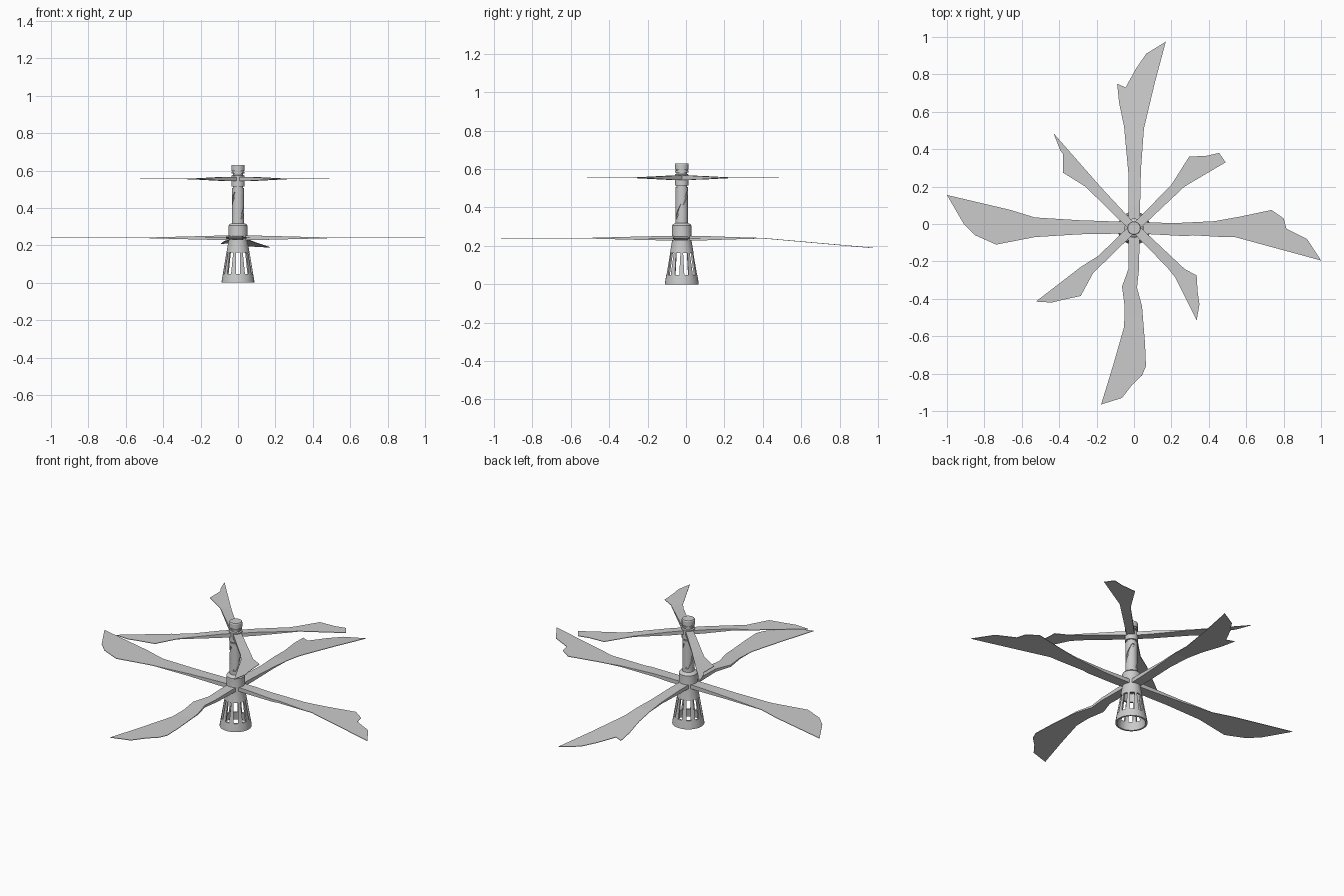
import bpy, bmesh
from math import sin, cos, tau, radians, hypot
from mathutils import Vector, Matrix

if "Cube" in bpy.data.objects:
    bpy.data.objects.remove(bpy.data.objects["Cube"])

AXIS_Y = -0.022


def finish(bm, name, smooth=True):
    bmesh.ops.recalc_face_normals(bm, faces=bm.faces)
    me = bpy.data.meshes.new(name)
    bm.to_mesh(me)
    bm.free()
    ob = bpy.data.objects.new(name, me)
    bpy.context.collection.objects.link(ob)
    if smooth:
        shade(ob)
    return ob


def shade(ob):
    bpy.ops.object.select_all(action='DESELECT')
    ob.select_set(True)
    bpy.context.view_layer.objects.active = ob
    bpy.ops.object.shade_smooth_by_angle(angle=radians(30))


def lathe(name, profile, steps=32, smooth=True):
    bm = bmesh.new()
    vs = [bm.verts.new((r, 0, z)) for r, z in profile]
    es = [bm.edges.new(p) for p in zip(vs, vs[1:])]
    bmesh.ops.spin(bm, geom=vs + es, cent=(0, 0, 0), axis=(0, 0, 1), angle=tau, steps=steps)
    bmesh.ops.remove_doubles(bm, verts=bm.verts, dist=1e-5)
    bmesh.ops.translate(bm, verts=bm.verts, vec=(0, AXIS_Y, 0))
    return finish(bm, name, smooth)


def blade(name, outline, z, root, thin_at, droop=0.0):
    """Flat outline with thickness tapering away from the hub."""
    bm = bmesh.new()
    bm.faces.new([bm.verts.new((x, y, 0)) for x, y in outline])
    for r in (0.1, thin_at):
        c = sum((Vector(p) for p in outline), Vector((0, 0))).normalized()
        bmesh.ops.bisect_plane(bm, geom=bm.verts[:] + bm.edges[:] + bm.faces[:],
                               plane_co=(c.x * r, c.y * r, 0), plane_no=(c.x, c.y, 0))
    bmesh.ops.triangulate(bm, faces=bm.faces)
    g = bmesh.ops.extrude_face_region(bm, geom=bm.faces[:])
    top = {v for v in g['geom'] if isinstance(v, bmesh.types.BMVert)}
    for v in bm.verts:
        d = hypot(v.co.x, v.co.y - AXIS_Y)
        t = min(max((d - 0.1) / (thin_at - 0.1), 0), 1)
        half = root + (0.0015 - root) * t
        v.co.z = z + (half if v in top else -half)
        v.co.z -= droop * max(0, v.co.y - 0.4)
    return finish(bm, name, False)


# flared base shell, open underneath
base = lathe("base", [(0.088, 0), (0.087, 0.012), (0.051, 0.225), (0.051, 0.305), (0.046, 0.312),
                      (0.035, 0.318), (0, 0.318), (0, 0.21), (0.042, 0.21), (0.078, 0), (0.088, 0)],
             smooth=False)

# vent slots cut around the base
bm = bmesh.new()
for k in range(10):
    m = (Matrix.Translation((0, AXIS_Y, 0)) @ Matrix.Rotation(radians(18 + 36 * k), 4, 'Z')
         @ Matrix.Translation((0.073, 0, 0.105)) @ Matrix.Diagonal((0.06, 0.024, 0.115, 1)))
    bmesh.ops.create_cube(bm, size=1, matrix=m)
cutter = finish(bm, "slot_cutter", False)
cutter.hide_render = True
mod = base.modifiers.new("slots", 'BOOLEAN')
mod.object, mod.operation, mod.solver = cutter, 'DIFFERENCE', 'EXACT'
bpy.context.view_layer.objects.active = base
bpy.ops.object.modifier_apply(modifier=mod.name)
bpy.data.objects.remove(cutter)
shade(base)

# mast core with collars, upper hub and cap
lathe("mast", [(0, 0.31), (0.033, 0.31), (0.033, 0.34), (0.027, 0.34), (0.027, 0.485), (0.033, 0.485),
               (0.033, 0.507), (0.028, 0.507), (0.028, 0.515), (0.036, 0.515), (0.036, 0.572),
               (0.028, 0.575), (0.028, 0.583), (0.035, 0.583), (0.035, 0.592), (0.029, 0.592),
               (0.029, 0.597), (0.036, 0.597), (0.036, 0.625), (0.033, 0.63), (0, 0.63)])

# helical sleeves leaving two spiral grooves round the mast
for k in range(2):
    bm = bmesh.new()
    rows, cols, rings = 14, 14, []
    for i in range(rows + 1):
        f = i / rows
        start = tau / 2 * k + radians(14 + 140 * (f - 0.5))
        arc = [start + radians(152) * j / cols for j in range(cols + 1)]
        loop = [(0.033, a) for a in arc] + [(0.026, a) for a in reversed(arc)]
        rings.append([bm.verts.new((r * cos(a), AXIS_Y + r * sin(a), 0.34 + 0.145 * f)) for r, a in loop])
    for a, b in zip(rings, rings[1:]):
        for j in range(len(a)):
            n = (j + 1) % len(a)
            bm.faces.new((a[j], a[n], b[n], b[j]))
    finish(bm, f"mast_sleeve_{k + 1}")

# lower rotor: four long ragged blades, the back one drooping
Z1, Z2 = 0.24, 0.555
blade("lower_blade_back", [(-.03, -.02), (-.03, .27), (-.053, .52), (-.08, .65), (-.09, .75), (-.045, .73),
      (.01, .83), (.065, .91), (.17, .975), (.11, .75), (.053, .51), (.037, .29), (.03, -.02)],
      Z1, 0.012, 0.4, 0.088)
blade("lower_blade_front", [(.03, -.02), (.027, -.24), (.016, -.34), (.043, -.44), (.059, -.64), (.064, -.76),
      (.043, -.81), (-.01, -.86), (-.064, -.93), (-.176, -.965), (-.11, -.75), (-.053, -.55), (-.05, -.44),
      (-.064, -.335), (-.03, -.24), (-.03, -.02)], Z1, 0.012, 0.5)
blade("lower_blade_right", [(0, .01), (.22, .005), (.43, .015), (.57, .04), (.735, .075), (.8, .03),
      (.815, -.025), (.925, -.08), (1, -.195), (.54, -.07), (.48, -.07), (.31, -.06), (.28, -.065),
      (0, -.05)], Z1, 0.012, 0.5)
blade("lower_blade_left", [(0, .01), (-.29, .02), (-.53, .035), (-.66, .075), (-1, .155), (-.945, .06),
      (-.91, 0), (-.85, -.06), (-.737, -.11), (-.53, -.07), (-.29, -.055), (0, -.05)], Z1, 0.012, 0.5)

# upper rotor: four short diagonal blades
blade("upper_blade_back_right", [(-.02, -.015), (.2, .21), (.295, .36), (.39, .365), (.455, .38), (.49, .33),
      (.27, .2), (.02, -.035)], Z2, 0.011, 0.33)
blade("upper_blade_front_left", [(-.02, -.005), (-.19, -.17), (-.285, -.23), (-.525, -.415), (-.44, -.42),
      (-.38, -.405), (-.285, -.385), (-.22, -.265), (-.18, -.225), (.015, -.035)], Z2, 0.011, 0.33)
blade("upper_blade_back_left", [(.015, -.01), (-.18, .2), (-.43, .485), (-.395, .395), (-.38, .375),
      (-.38, .275), (-.26, .2), (-.02, -.035)], Z2, 0.011, 0.33)
blade("upper_blade_front_right", [(.02, -.005), (.27, -.24), (.335, -.275), (.34, -.36), (.35, -.43),
      (.335, -.515), (.22, -.285), (.18, -.235), (-.015, -.035)], Z2, 0.011, 0.33)
